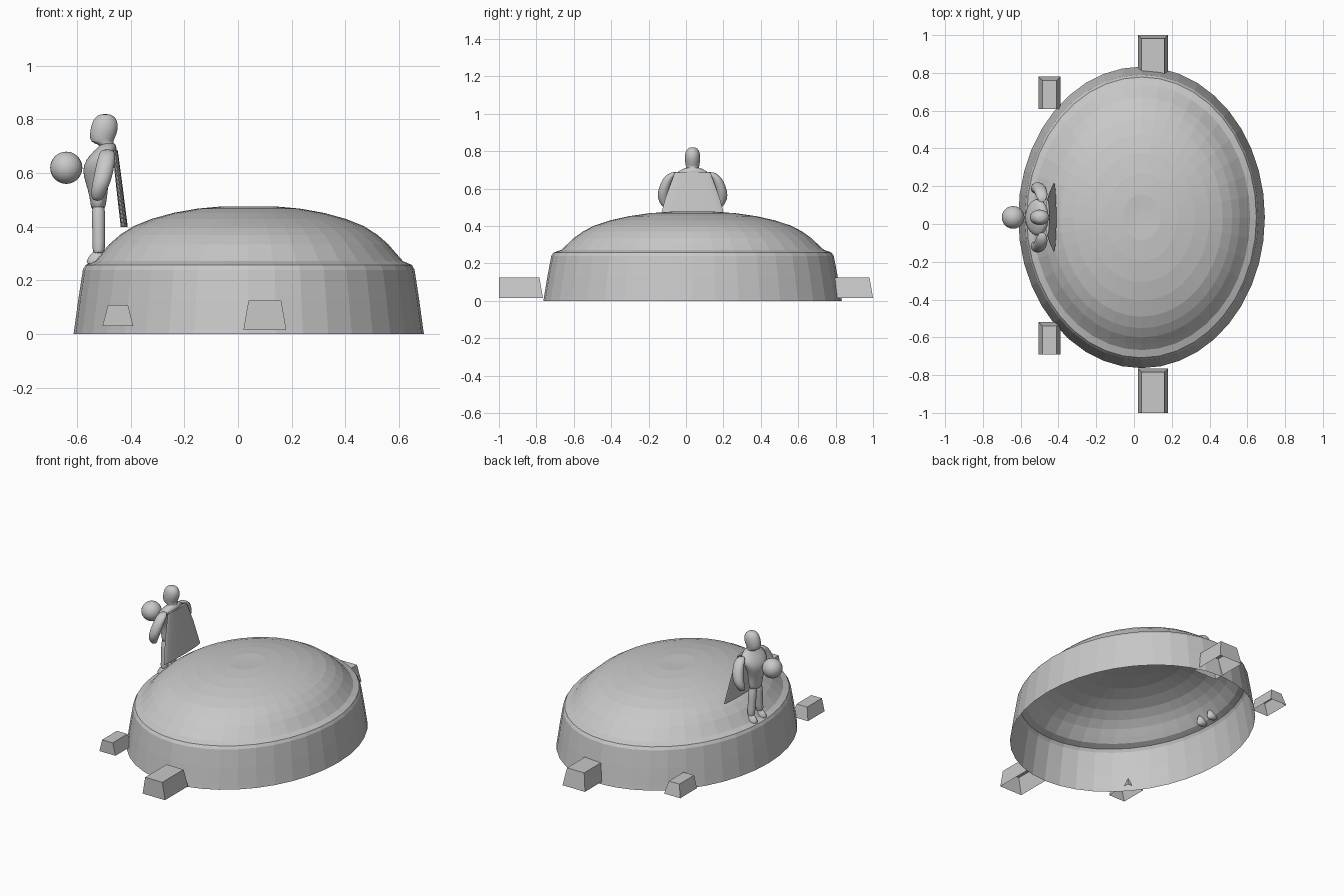
import bpy, bmesh, math

cube = bpy.data.objects.get("Cube")
if cube:
    bpy.data.objects.remove(cube, do_unlink=True)

MID_X, MID_Y = 0.04, 0.035

grey = bpy.data.materials.new("plain_grey")
grey.use_nodes = True
GREY = (0.58, 0.58, 0.58, 1)
grey.diffuse_color = GREY
grey.node_tree.nodes["Principled BSDF"].inputs["Base Color"].default_value = GREY


def finish(name, bm, smooth=None):
    bmesh.ops.recalc_face_normals(bm, faces=bm.faces)
    mesh = bpy.data.meshes.new(name)
    bm.to_mesh(mesh)
    bm.free()
    mesh.materials.append(grey)
    obj = bpy.data.objects.new(name, mesh)
    bpy.context.collection.objects.link(obj)
    if smooth:
        bpy.ops.object.select_all(action="DESELECT")
        obj.select_set(True)
        bpy.context.view_layer.objects.active = obj
        bpy.ops.object.shade_smooth_by_angle(angle=math.radians(smooth))
    return obj


def loft(name, rings, sides=16, smooth=60, bottom=True, rounded=False):
    """Skin level ellipses given as (x, y, z, radius_x, radius_y)."""
    bm = bmesh.new()
    loops = []
    for x, y, z, rx, ry in rings:
        angles = [math.tau * i / sides for i in range(sides)]
        loops.append([bm.verts.new((x + rx * math.cos(a), y + ry * math.sin(a), z))
                      for a in angles])
    for low, high in zip(loops, loops[1:]):
        for i in range(sides):
            j = (i + 1) % sides
            bm.faces.new((low[i], low[j], high[j], high[i]))
    if bottom:
        bm.faces.new(loops[0][::-1])
    bm.faces.new(loops[-1])
    obj = finish(name, bm, smooth)
    if rounded:
        sub = obj.modifiers.new("rounding", "SUBSURF")
        sub.levels = sub.render_levels = 1
    return obj


def vent(name, x0, x1, y0, y1, z0, z1, taper):
    """Tapered block, open underneath; the -y end stays upright."""
    bm = bmesh.new()

    def rect(inset, z):
        return [bm.verts.new(p) for p in (
            (x0 + inset, y0, z), (x1 - inset, y0, z),
            (x1 - inset, y1 - inset, z), (x0 + inset, y1 - inset, z))]
    low, high = rect(0, z0), rect(taper, z1)
    for i in range(4):
        j = (i + 1) % 4
        bm.faces.new((low[i], low[j], high[j], high[i]))
    bm.faces.new(high)
    finish(name, bm)


# Oval domed shell: steep skirt, narrow ledge, shallow dome, open below
profile = [(0.653, 0), (0.650, 0.02), (0.635, 0.13), (0.618, 0.24), (0.608, 0.258),
           (0.575, 0.272), (0.55, 0.30), (0.52, 0.335), (0.48, 0.37), (0.43, 0.402),
           (0.36, 0.43), (0.28, 0.452), (0.19, 0.468), (0.10, 0.476), (0.03, 0.473)]
loft("domed_shell", [(MID_X, MID_Y, z, r, r * 1.222) for r, z in profile],
     sides=40, smooth=None, bottom=False)

# Blocks around the skirt
for side, y0, s0 in (("front", -1.0, -0.69), ("back", 0.765, 0.61)):
    vent(side + "_large_block", 0.02, 0.18, y0, y0 + 0.235, 0.015, 0.125, 0.019)
    vent(side + "_small_block", -0.505, -0.39, s0, s0 + 0.17, 0.03, 0.108, 0.02)

# Standing figure facing -x
loft("torso", [(x, MID_Y, z, rx, ry) for x, z, rx, ry in (
    (-0.522, 0.46, 0.026, 0.05), (-0.52, 0.49, 0.03, 0.056), (-0.522, 0.54, 0.038, 0.058),
    (-0.528, 0.59, 0.05, 0.075), (-0.523, 0.63, 0.056, 0.095), (-0.503, 0.67, 0.05, 0.105),
    (-0.487, 0.695, 0.036, 0.075), (-0.483, 0.715, 0.025, 0.035))], rounded=True)
loft("head", [(x, MID_Y, z, rx, ry) for x, z, rx, ry in (
    (-0.485, 0.69, 0.028, 0.034), (-0.488, 0.708, 0.03, 0.034), (-0.51, 0.714, 0.042, 0.035),
    (-0.502, 0.745, 0.052, 0.042), (-0.496, 0.78, 0.052, 0.043),
    (-0.495, 0.808, 0.04, 0.034), (-0.495, 0.821, 0.018, 0.016))], rounded=True)

arm = [(-0.487, 0.09, 0.69, 0.024), (-0.488, 0.125, 0.665, 0.034), (-0.498, 0.148, 0.61, 0.036),
       (-0.51, 0.16, 0.56, 0.035), (-0.522, 0.153, 0.525, 0.028), (-0.524, 0.14, 0.495, 0.019)]
leg = [(-0.52, 0.026, 0.49, 0.027), (-0.52, 0.032, 0.42, 0.026), (-0.518, 0.04, 0.34, 0.023),
       (-0.52, 0.044, 0.295, 0.026)]
foot = [(-0.515, 0.047, 0.245, 0.014), (-0.53, 0.047, 0.264, 0.042),
        (-0.528, 0.046, 0.28, 0.034), (-0.52, 0.044, 0.31, 0.024)]
for side, s in (("left", -1), ("right", 1)):
    for part, path, flat in (("arm", arm, 0.9), ("leg", leg, 1), ("foot", foot, 0.65)):
        loft(side + "_" + part, [(x, MID_Y + s * y, z, r, r * flat) for x, y, z, r in path],
             sides=12, rounded=True)

# Cape hanging away from the back
loft("cape", [(-0.424, MID_Y, 0.40, 0.013, 0.185), (-0.442, MID_Y, 0.55, 0.012, 0.145),
              (-0.458, MID_Y, 0.685, 0.01, 0.095)], sides=20, smooth=40)

# Ball floating in front of the chest
bm = bmesh.new()
bmesh.ops.create_uvsphere(bm, u_segments=24, v_segments=16, radius=0.06)
bmesh.ops.translate(bm, verts=bm.verts, vec=(-0.64, MID_Y, 0.62))
finish("ball", bm, 60)
